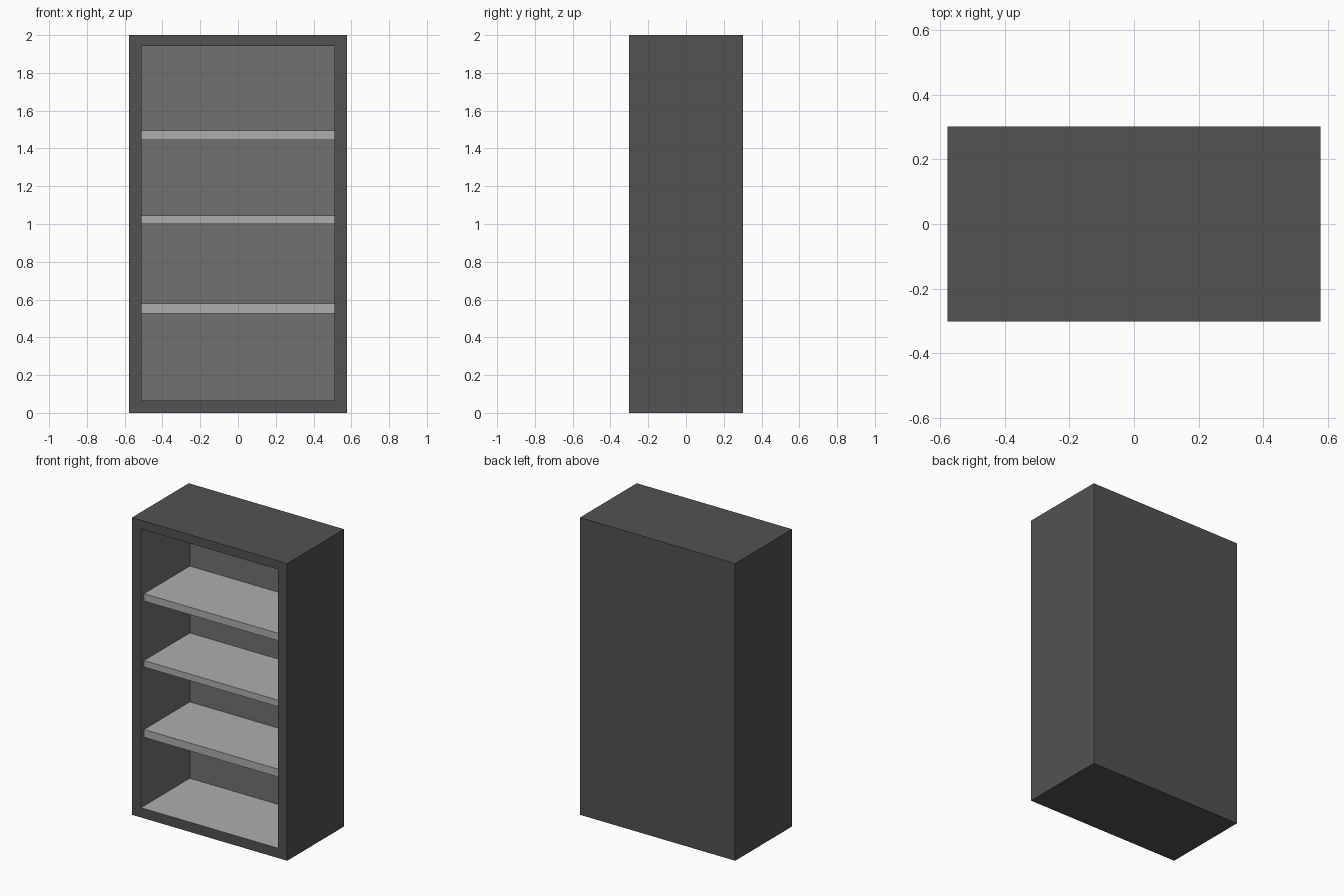
import bpy, bmesh
from mathutils import Vector

if "Cube" in bpy.data.objects:
    bpy.data.objects.remove(bpy.data.objects["Cube"])

W, D, H = 0.578, 0.302, 2.0              # half width, half depth, height
IN_X, IN_BOTTOM, IN_TOP = 0.51, 0.066, 1.942   # opening
BACK_Y = 0.216                           # inner face of the back
SHELF_FRONT = -0.27


def material(name, value):
    m = bpy.data.materials.new(name)
    m.diffuse_color = (value, value, value, 1)
    m.use_nodes = True
    m.node_tree.nodes["Principled BSDF"].inputs["Base Color"].default_value = m.diffuse_color
    return m


frame_mat = material("dark_frame", 0.085)
inner_mat = material("inner_lining", 0.165)
shelf_mat = material("shelf_grey", 0.42)


def box_bmesh(lo, hi):
    lo, hi = Vector(lo), Vector(hi)
    bm = bmesh.new()
    bmesh.ops.create_cube(bm, size=1)
    bmesh.ops.scale(bm, vec=hi - lo, verts=bm.verts)
    bmesh.ops.translate(bm, vec=(lo + hi) / 2, verts=bm.verts)
    return bm


def finish(bm, name, mats):
    bmesh.ops.recalc_face_normals(bm, faces=bm.faces)
    me = bpy.data.meshes.new(name)
    bm.to_mesh(me)
    bm.free()
    for m in mats:
        me.materials.append(m)
    ob = bpy.data.objects.new(name, me)
    bpy.context.collection.objects.link(ob)
    return ob


# Cabinet: a solid box with the opening inset and pushed inwards
bm = box_bmesh((-W, -D, 0), (W, D, H))
bm.normal_update()
front = min(bm.faces, key=lambda f: f.calc_center_median().y)
bmesh.ops.inset_region(bm, faces=[front], thickness=0.05)
for v in front.verts:
    v.co.x = IN_X if v.co.x > 0 else -IN_X
    v.co.z = IN_TOP if v.co.z > H / 2 else IN_BOTTOM
walls = set(bm.faces)
back = bmesh.ops.extrude_discrete_faces(bm, faces=[front])["faces"][0]
for v in back.verts:
    v.co.y = BACK_Y

# Lining colour on the recess, shelf colour on its floor
back.material_index = 1
for e in back.edges:
    for f in e.link_faces:
        if f is not back:
            f.material_index = 2 if f.calc_center_median().z < IN_BOTTOM + 0.01 else 1
finish(bm, "cabinet", [frame_mat, inner_mat, shelf_mat])

# Shelves
for name, z0, z1 in (("lower_shelf", 0.527, 0.58),
                     ("middle_shelf", 1.0, 1.044),
                     ("upper_shelf", 1.444, 1.494)):
    finish(box_bmesh((-IN_X, SHELF_FRONT, z0), (IN_X, BACK_Y, z1)), name, [shelf_mat])
